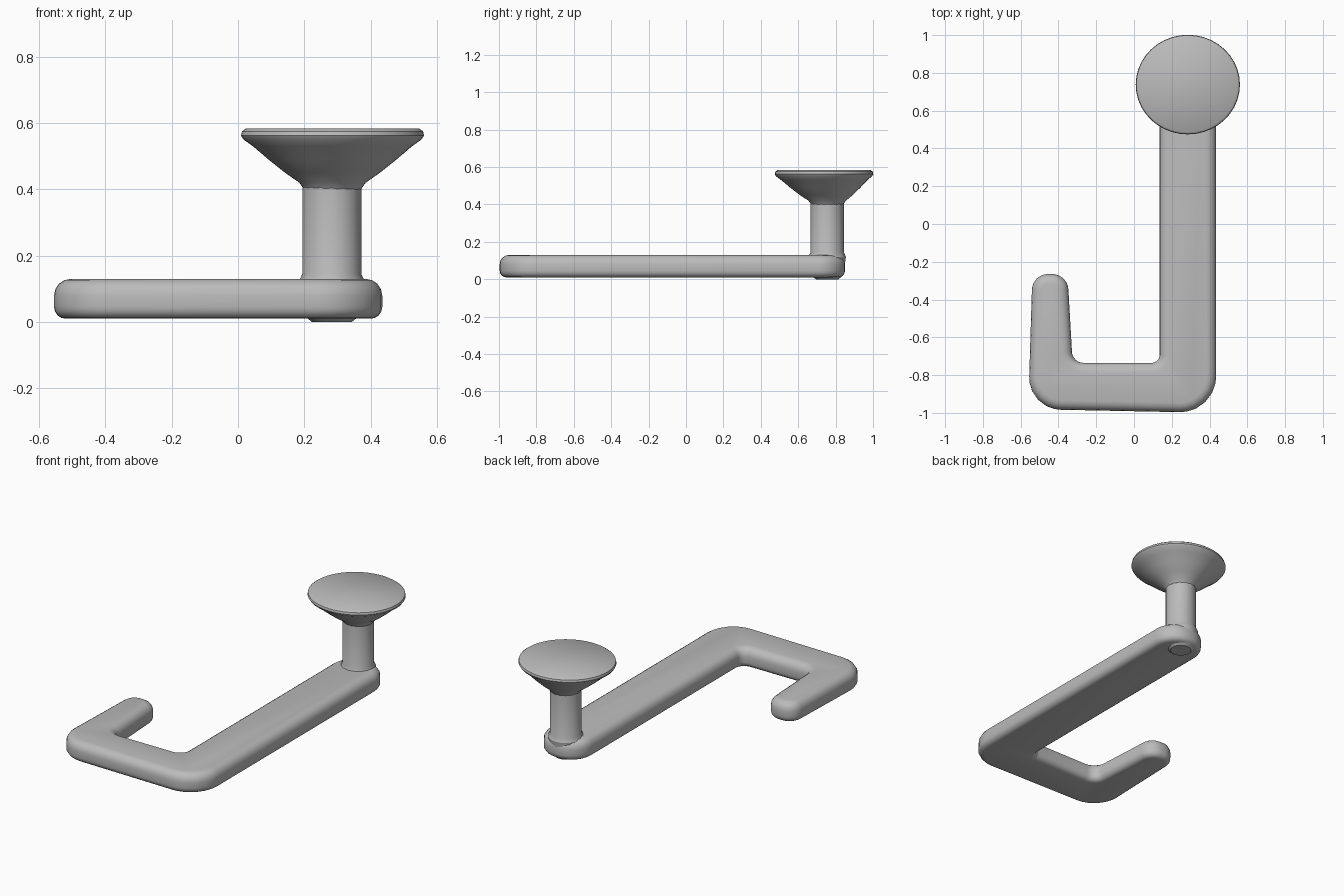
import bpy, bmesh, math
from mathutils import Vector

cube = bpy.data.objects.get("Cube")
if cube:
    bpy.data.objects.remove(cube, do_unlink=True)

grey = bpy.data.materials.new("plain grey")
grey.use_nodes = True
colour = (0.5, 0.5, 0.5, 1)
grey.diffuse_color = colour
bsdf = next(n for n in grey.node_tree.nodes if n.type == 'BSDF_PRINCIPLED')
bsdf.inputs["Base Color"].default_value = colour


def finish(bm, name, angle):
    bmesh.ops.recalc_face_normals(bm, faces=bm.faces)
    mesh = bpy.data.meshes.new(name)
    bm.to_mesh(mesh)
    bm.free()
    mesh.materials.append(grey)
    ob = bpy.data.objects.new(name, mesh)
    bpy.context.collection.objects.link(ob)
    bpy.ops.object.select_all(action='DESELECT')
    ob.select_set(True)
    bpy.context.view_layer.objects.active = ob
    bpy.ops.object.shade_smooth_by_angle(angle=math.radians(angle))
    return ob


def rounded(corners, steps=7):
    """Round each (x, y, radius) corner of an outline with an arc."""
    out = []
    for i, (x, y, r) in enumerate(corners):
        p = Vector((x, y))
        a = (Vector(corners[i - 1][:2]) - p).normalized()
        b = (Vector(corners[(i + 1) % len(corners)][:2]) - p).normalized()
        half = a.angle(b) / 2
        centre = p + (a + b).normalized() * r / math.sin(half)
        start = p + a * r / math.tan(half) - centre
        end = p + b * r / math.tan(half) - centre
        for k in range(steps):
            t = k / (steps - 1)
            out.append(centre + start.lerp(end, t).normalized() * r)
    return out


# Flat hooked bar: rounded outline, extruded, with softened rims
LOW, HIGH = 0.01, 0.13
outline = rounded([
    (-0.56, -0.98, 0.17), (0.435, -1.0, 0.19),
    (0.435, 0.85, 0.14), (0.135, 0.85, 0.14),
    (0.135, -0.735, 0.04), (-0.325, -0.735, 0.06),
    (-0.352, -0.265, 0.085), (-0.538, -0.265, 0.085)])
bm = bmesh.new()
base = bm.faces.new([bm.verts.new((p.x, p.y, LOW)) for p in outline])
ext = bmesh.ops.extrude_face_region(bm, geom=[base])["geom"]
bmesh.ops.translate(bm, vec=(0, 0, HIGH - LOW),
                    verts=[v for v in ext if isinstance(v, bmesh.types.BMVert)])
bmesh.ops.recalc_face_normals(bm, faces=bm.faces)
for level, size in ((HIGH, 0.05), (LOW, 0.035)):
    rim = [e for e in bm.edges if all(abs(v.co.z - level) < 1e-4 for v in e.verts)]
    bmesh.ops.bevel(bm, geom=rim, offset=size, segments=4, profile=0.5,
                    affect='EDGES', clamp_overlap=False)
finish(bm, "hooked_bar", 40)


def lathe(name, rings, sides, angle):
    """Stack of ellipses: (z, centre x, centre y, radius x, radius y)."""
    bm = bmesh.new()
    loops = [[bm.verts.new((cx + rx * math.cos(math.tau * k / sides),
                            cy + ry * math.sin(math.tau * k / sides), z))
              for k in range(sides)] for z, cx, cy, rx, ry in rings]
    for lo, hi in zip(loops, loops[1:]):
        for k in range(sides):
            j = (k + 1) % sides
            bm.faces.new((lo[k], lo[j], hi[j], hi[k]))
    bm.faces.new(loops[0])
    bm.faces.new(loops[-1])
    return finish(bm, name, angle)


# Upright post, flared at its foot
X, Y = 0.283, 0.755
post = [(z, X, Y, r, r) for z, r in
        ((0.0, 0.06), (0.02, 0.085), (0.12, 0.1), (0.145, 0.089), (0.42, 0.089))]
lathe("upright_post", post, 16, 30)

# Flared round head with a thin rim and a flat top
head = [(z, X + 0.002, Y - 0.017 * t, r, r * (1 - 0.045 * t)) for z, r, t in
        ((0.4, 0.086, 0), (0.42, 0.1, 0), (0.45, 0.143, 0.3), (0.49, 0.193, 0.6),
         (0.53, 0.24, 0.9), (0.55, 0.268, 1), (0.562, 0.276, 1),
         (0.575, 0.273, 1), (0.583, 0.262, 1))]
lathe("round_head", head, 40, 40)
